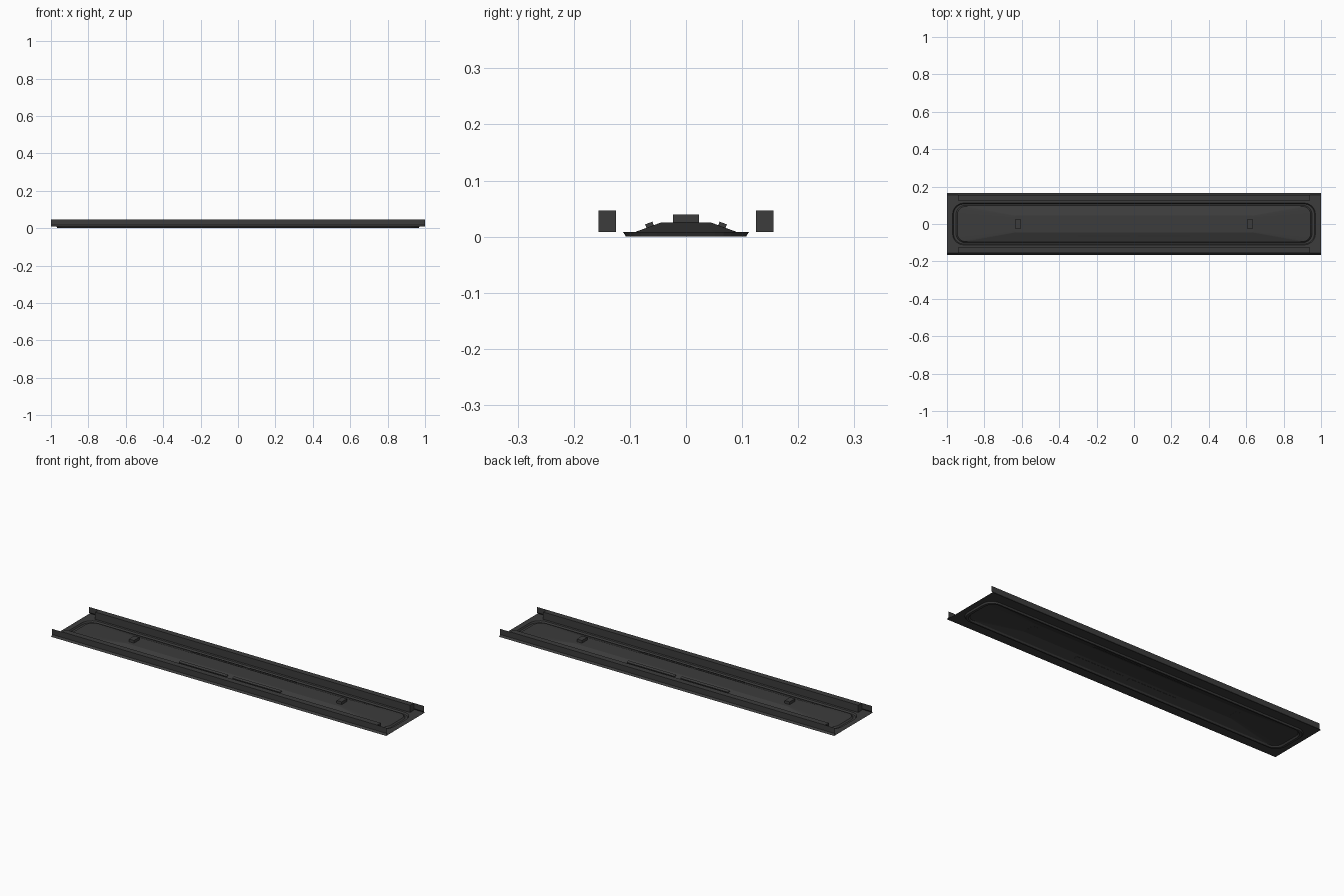
import bpy, bmesh, math

if "Cube" in bpy.data.objects:
    bpy.data.objects.remove(bpy.data.objects["Cube"])

dark = bpy.data.materials.new("dark_grey")
dark.diffuse_color = (0.045, 0.045, 0.045, 1)
dark.use_nodes = True
dark.node_tree.nodes["Principled BSDF"].inputs["Base Color"].default_value = dark.diffuse_color


def finish(name, bm):
    bmesh.ops.remove_doubles(bm, verts=bm.verts, dist=1e-5)
    bmesh.ops.recalc_face_normals(bm, faces=bm.faces)
    me = bpy.data.meshes.new(name)
    bm.to_mesh(me)
    bm.free()
    me.materials.append(dark)
    ob = bpy.data.objects.new(name, me)
    bpy.context.collection.objects.link(ob)
    return ob


def ring(bm, hx, hy, r, z, n=6):
    """Rounded rectangle of vertices."""
    vs = []
    for q, (sx, sy) in enumerate([(1, 1), (-1, 1), (-1, -1), (1, -1)]):
        for i in range(n + 1):
            a = math.pi / 2 * (q + i / n)
            vs.append(bm.verts.new((sx * (hx - r) + r * math.cos(a),
                                    sy * (hy - r) + r * math.sin(a), z)))
    return vs


def strip(name, profile, x0, x1, caps=False):
    """Open (y, z) profile swept along x, optionally with end caps."""
    bm = bmesh.new()
    rows = [[bm.verts.new((x, y, z)) for y, z in profile] for x in (x0, x1)]
    for i in range(len(profile) - 1):
        bm.faces.new((rows[0][i], rows[0][i + 1], rows[1][i + 1], rows[1][i]))
    if caps:
        for r in rows:
            bm.faces.new(r)
    return finish(name, bm)


def box(name, loc, size, tilt=0):
    bm = bmesh.new()
    bmesh.ops.create_cube(bm, size=1)
    bmesh.ops.scale(bm, vec=size, verts=bm.verts)
    ob = finish(name, bm)
    ob.location = loc
    ob.rotation_euler.x = tilt
    return ob


# Base sheet: flat border, sunken rounded groove, raised centre
bm = bmesh.new()
rings = [ring(bm, *p) for p in [
    (1.0, 0.165, 0.0, 0.008),
    (0.97, 0.112, 0.06, 0.008),
    (0.965, 0.107, 0.055, 0.0),
    (0.952, 0.100, 0.05, 0.0),
    (0.945, 0.094, 0.045, 0.007),
    (0.64, 0.045, 0.01, 0.025)]]
for k, (a, b) in enumerate(zip(rings, rings[1:])):
    m = len(a)
    for i in range(m):
        j = (i + 1) % m
        if k == 0 and (a[i].co - a[j].co).length < 1e-6:
            bm.faces.new((a[i], b[j], b[i]))
        else:
            bm.faces.new((a[i], a[j], b[j], b[i]))
bm.faces.new(rings[-1])
finish("base_tray", bm)

# Middle panels, laid over the raised centre
panel = [(-0.085, 0.012), (-0.045, 0.0265), (0.045, 0.0265), (0.085, 0.012)]
strip("middle_panel", panel, -0.31, 0.31)

for s, side in ((-1, "front"), (1, "back")):
    # Outer wall with flared foot
    strip(side + "_wall", [(s * 0.165, 0.008), (s * 0.156, 0.017),
                           (s * 0.156, 0.047)], -1, 1)
    # Inner rail in three lengths
    rail = [(s * 0.125, 0.008), (s * 0.125, 0.047),
            (s * 0.156, 0.047), (s * 0.156, 0.008)]
    for x0, x1 in ((-0.94, -0.31), (-0.31, 0.31), (0.31, 0.94)):
        strip(side + "_rail", rail, x0, x1, caps=True)
    # Tilted slats on the panel slopes
    for x in (-0.16, 0.16):
        box(side + "_slat", (x, s * 0.065, 0.0205), (0.285, 0.014, 0.008), -s * 0.36)

# End clips
for x in (-0.62, 0.62):
    box("clip", (x, 0, 0.032), (0.03, 0.046, 0.015))
